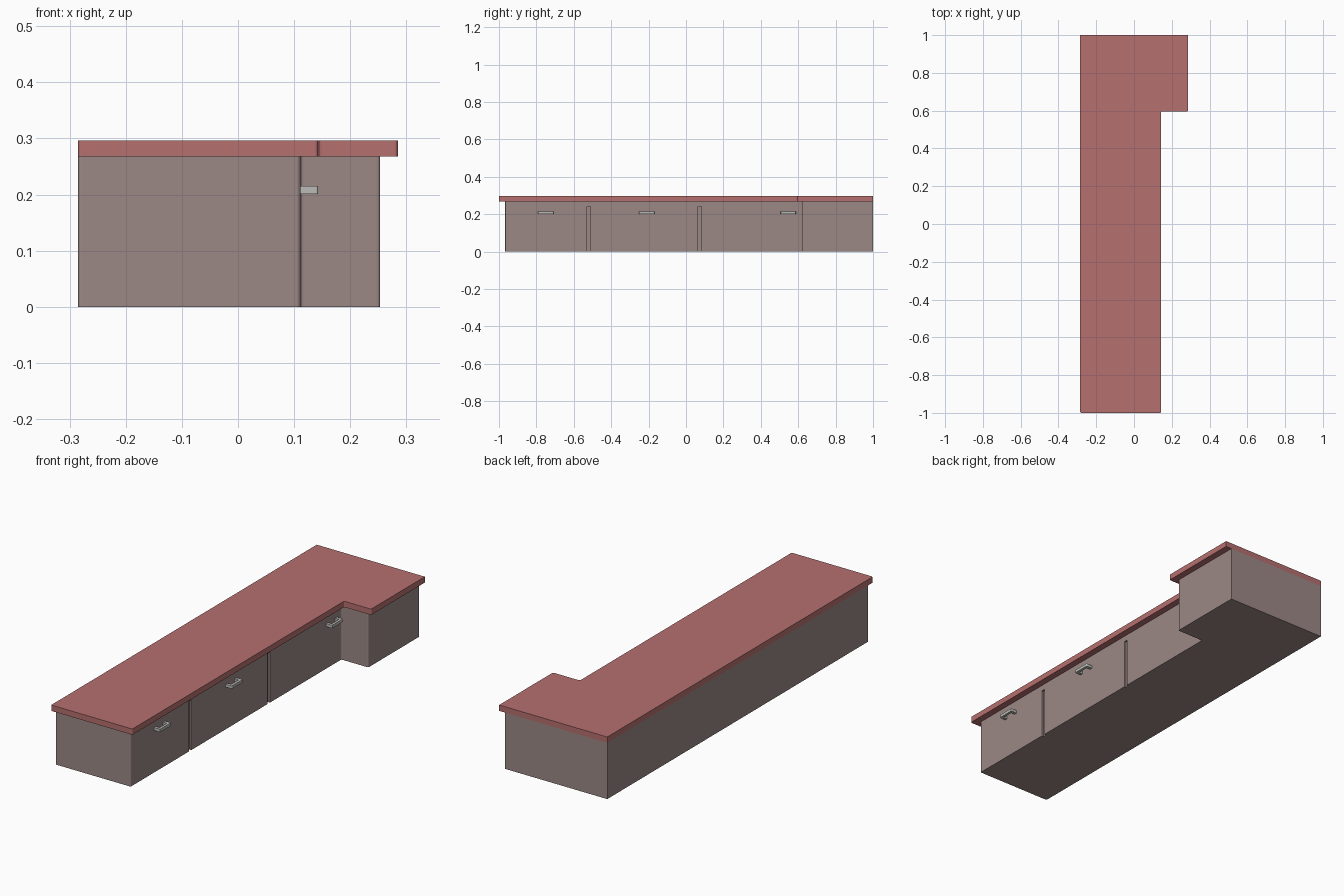
import bpy, bmesh

if "Cube" in bpy.data.objects:
    bpy.data.objects.remove(bpy.data.objects["Cube"])


def material(name, rgb):
    m = bpy.data.materials.new(name)
    m.diffuse_color = (*rgb, 1)
    m.use_nodes = True
    m.node_tree.nodes["Principled BSDF"].inputs["Base Color"].default_value = m.diffuse_color
    return m


def prism(name, outline, z0, z1, mat=None, rounded=(), radius=0.006):
    """Extrude an xy outline from z0 to z1, rounding the listed upright corners."""
    bm = bmesh.new()
    lo = [bm.verts.new((x, y, z0)) for x, y in outline]
    hi = [bm.verts.new((x, y, z1)) for x, y in outline]
    n = len(outline)
    bm.faces.new(lo[::-1])
    bm.faces.new(hi)
    for i in range(n):
        j = (i + 1) % n
        bm.faces.new((lo[i], lo[j], hi[j], hi[i]))
    edges = [bm.edges.get((lo[i], hi[i])) for i in rounded]
    if edges:
        bmesh.ops.bevel(bm, geom=edges, offset=radius, segments=3,
                        profile=0.5, affect='EDGES')
    bmesh.ops.recalc_face_normals(bm, faces=bm.faces)
    mesh = bpy.data.meshes.new(name)
    bm.to_mesh(mesh)
    bm.free()
    if mat:
        mesh.materials.append(mat)
    ob = bpy.data.objects.new(name, mesh)
    bpy.context.collection.objects.link(ob)
    return ob


def l_shape(front, wing, y0, y_step):
    """L-shaped plan: long run along y with a short wing at the far end."""
    back = -0.285
    return [(back, y0), (front, y0), (front, y_step),
            (wing, y_step), (wing, 1.0), (back, 1.0)]


red = material("countertop_red", (0.47, 0.16, 0.16))
brown = material("cabinet_brown", (0.33, 0.25, 0.24))
metal = material("handle_grey", (0.5, 0.5, 0.48))

# Cabinet body and overhanging worktop
cabinet = prism("cabinet", l_shape(0.111, 0.253, -0.967, 0.62), 0, 0.268,
                brown, rounded=(0, 1, 2, 3))
prism("countertop", l_shape(0.143, 0.285, -1.0, 0.595), 0.268, 0.296,
      red, rounded=(0, 1, 2, 3))

# Grooves between the doors
for i, y in enumerate((-0.52, 0.073)):
    cutter = prism(f"groove_cutter_{i + 1}",
                   [(0.101, y - 0.009), (0.13, y - 0.009),
                    (0.13, y + 0.009), (0.101, y + 0.009)], -0.02, 0.24, brown)
    cutter.hide_render = True
    cutter.hide_set(True)
    mod = cabinet.modifiers.new("groove", 'BOOLEAN')
    mod.operation = 'DIFFERENCE'
    mod.solver = 'EXACT'
    mod.object = cutter

# Bracket-shaped door handles
for i, y in enumerate((-0.75, -0.21, 0.546)):
    x0, x1, x2 = 0.109, 0.131, 0.143
    prism(f"handle_{i + 1}",
          [(x0, y - 0.041), (x2, y - 0.041), (x2, y + 0.041), (x0, y + 0.041),
           (x0, y + 0.027), (x1, y + 0.027), (x1, y - 0.027), (x0, y - 0.027)],
          0.201, 0.215, metal, rounded=(1, 2), radius=0.004)
